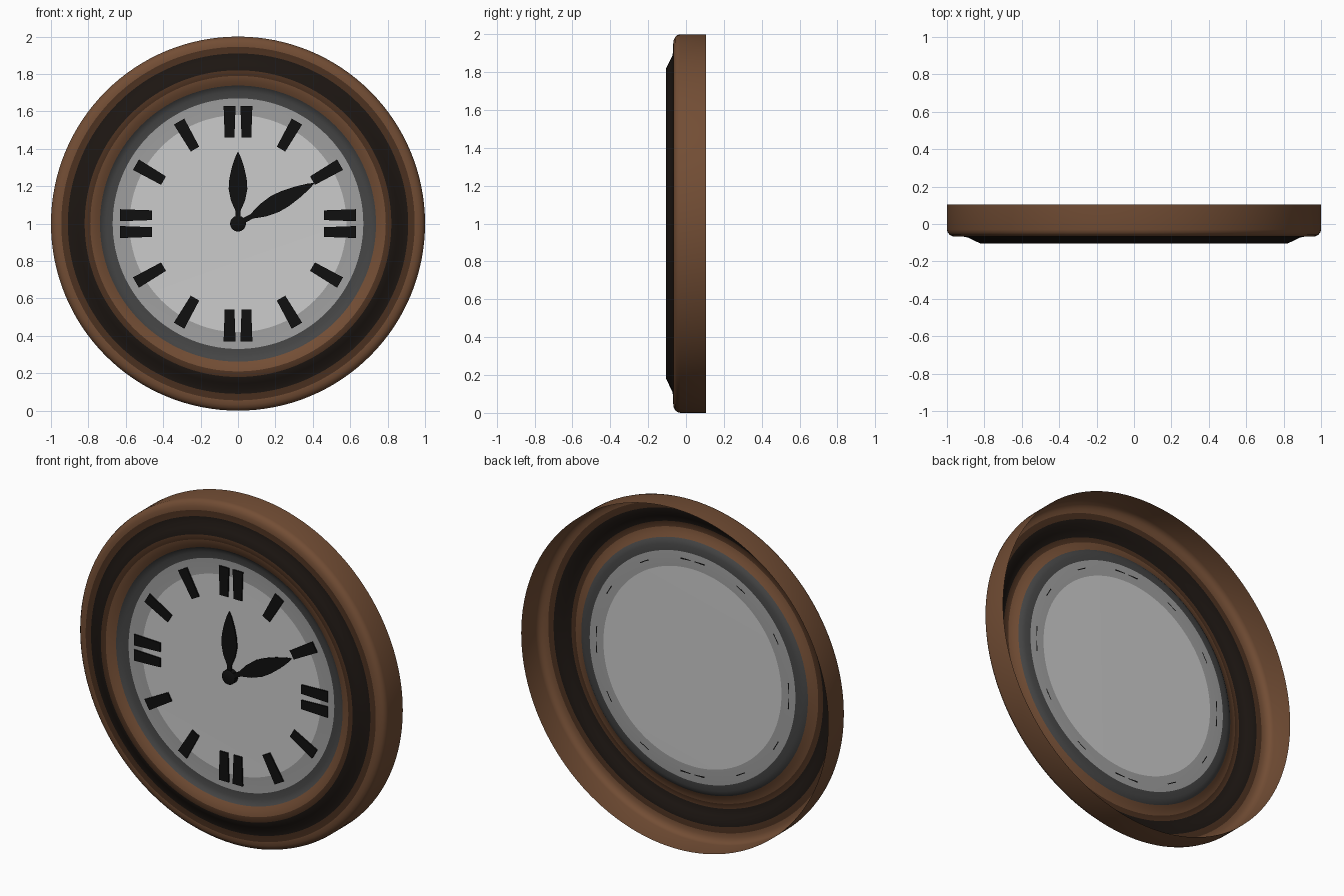
import bpy, bmesh, math

if "Cube" in bpy.data.objects:
    bpy.data.objects.remove(bpy.data.objects["Cube"])

CZ = 1.0      # height of the clock centre
SEG = 128


def material(name, rgb):
    m = bpy.data.materials.new(name)
    m.diffuse_color = (*rgb, 1)
    m.use_nodes = True
    m.node_tree.nodes["Principled BSDF"].inputs["Base Color"].default_value = m.diffuse_color
    return m


wood = material("brown_wood", (0.17, 0.075, 0.035))
wood_mid = material("shaded_wood", (0.07, 0.03, 0.014))
wood_dark = material("dark_wood", (0.012, 0.008, 0.006))
black = material("black_paint", (0.005, 0.005, 0.005))
pale = material("pale_dial", (0.8, 0.8, 0.8))
grey = material("shaded_dial", (0.35, 0.35, 0.35))
dark = material("dark_dial_rim", (0.06, 0.06, 0.06))


def finish(name, bm, mats, angle=40):
    me = bpy.data.meshes.new(name)
    bm.to_mesh(me)
    bm.free()
    ob = bpy.data.objects.new(name, me)
    bpy.context.collection.objects.link(ob)
    for m in mats:
        me.materials.append(m)
    bpy.ops.object.select_all(action='DESELECT')
    bpy.context.view_layer.objects.active = ob
    ob.select_set(True)
    bpy.ops.object.shade_smooth_by_angle(angle=math.radians(angle))
    return ob


def lathe(name, profile, mats, angle=40):
    """Spin (radius, y, tone of the following band) about the clock axis."""
    bm = bmesh.new()
    rings = [[bm.verts.new((r * math.cos(2 * math.pi * k / SEG), y,
                            CZ + r * math.sin(2 * math.pi * k / SEG)))
              for k in range(SEG)] for r, y, tone in profile]
    for i, (a, b) in enumerate(zip(rings, rings[1:])):
        for k in range(SEG):
            j = (k + 1) % SEG
            f = bm.faces.new((a[k], a[j], b[j], b[k]))
            f.material_index = profile[i][2]
    bmesh.ops.remove_doubles(bm, verts=bm.verts, dist=1e-5)
    return finish(name, bm, mats, angle)


def prism(bm, outline, y_back, y_front, turn):
    """Extrude an (across, along) outline, turned clockwise from 12 o'clock."""
    c, s = math.cos(turn), math.sin(turn)
    pts = [(u * c + v * s, CZ - u * s + v * c) for u, v in outline]
    front = [bm.verts.new((x, y_front, z)) for x, z in pts]
    back = [bm.verts.new((x, y_back, z)) for x, z in pts]
    bm.faces.new(front)
    bm.faces.new(back[::-1])
    n = len(pts)
    for i in range(n):
        j = (i + 1) % n
        bm.faces.new((front[i], back[i], back[j], front[j]))
    bmesh.ops.recalc_face_normals(bm, faces=bm.faces)


# Hollow moulded frame, open at the back, with a dark stained groove
lathe("frame", [(1.0, 0.105, 0), (1.0, -0.03, 0), (0.996, -0.046, 0), (0.985, -0.058, 0),
                (0.968, -0.066, 0), (0.945, -0.068, 1), (0.91, -0.068, 2), (0.885, -0.073, 2),
                (0.855, -0.088, 2), (0.82, -0.105, 1), (0.79, -0.102, 0), (0.76, -0.092, 0),
                (0.738, -0.08, 0)],
      [wood, wood_mid, wood_dark], 80)

# Recessed dial with a darkened rim
lathe("dial", [(0.738, -0.08, 2), (0.725, -0.07, 2), (0.705, -0.064, 2),
               (0.67, -0.061, 1), (0.58, -0.06, 0), (0.0, -0.06, 0)],
      [pale, grey, dark], 80)

# Plain raised hour markers, doubled at the quarters
bm = bmesh.new()
for h in range(12):
    offsets = (-0.045, 0.045) if h % 3 == 0 else (0.0,)
    for o in offsets:
        bar = [(o - 0.026, 0.46), (o + 0.026, 0.46),
               (o + 0.032, 0.63), (o - 0.032, 0.63)]
        prism(bm, bar, -0.0605, -0.069, h * math.pi / 6)
finish("hour_markers", bm, [black])


# Leaf-shaped hands
def hand(name, length, half_width, degrees, y):
    side = [(0.3, 0.0), (0.28, 0.18), (0.75, 0.32), (1.0, 0.48),
            (0.93, 0.62), (0.66, 0.78), (0.3, 0.92)]
    right = [(w * half_width, t * length) for w, t in side]
    outline = right + [(0, length)] + [(-w, t) for w, t in reversed(right)]
    b = bmesh.new()
    prism(b, outline, y, y - 0.008, math.radians(degrees))
    finish(name, b, [black])


hand("hour_hand", 0.385, 0.05, 0, -0.076)
hand("minute_hand", 0.465, 0.048, 62, -0.082)

# Centre hub
lathe("hub", [(0.0, -0.061, 0), (0.042, -0.061, 0), (0.042, -0.09, 0),
              (0.034, -0.095, 0), (0.0, -0.095, 0)], [black])
